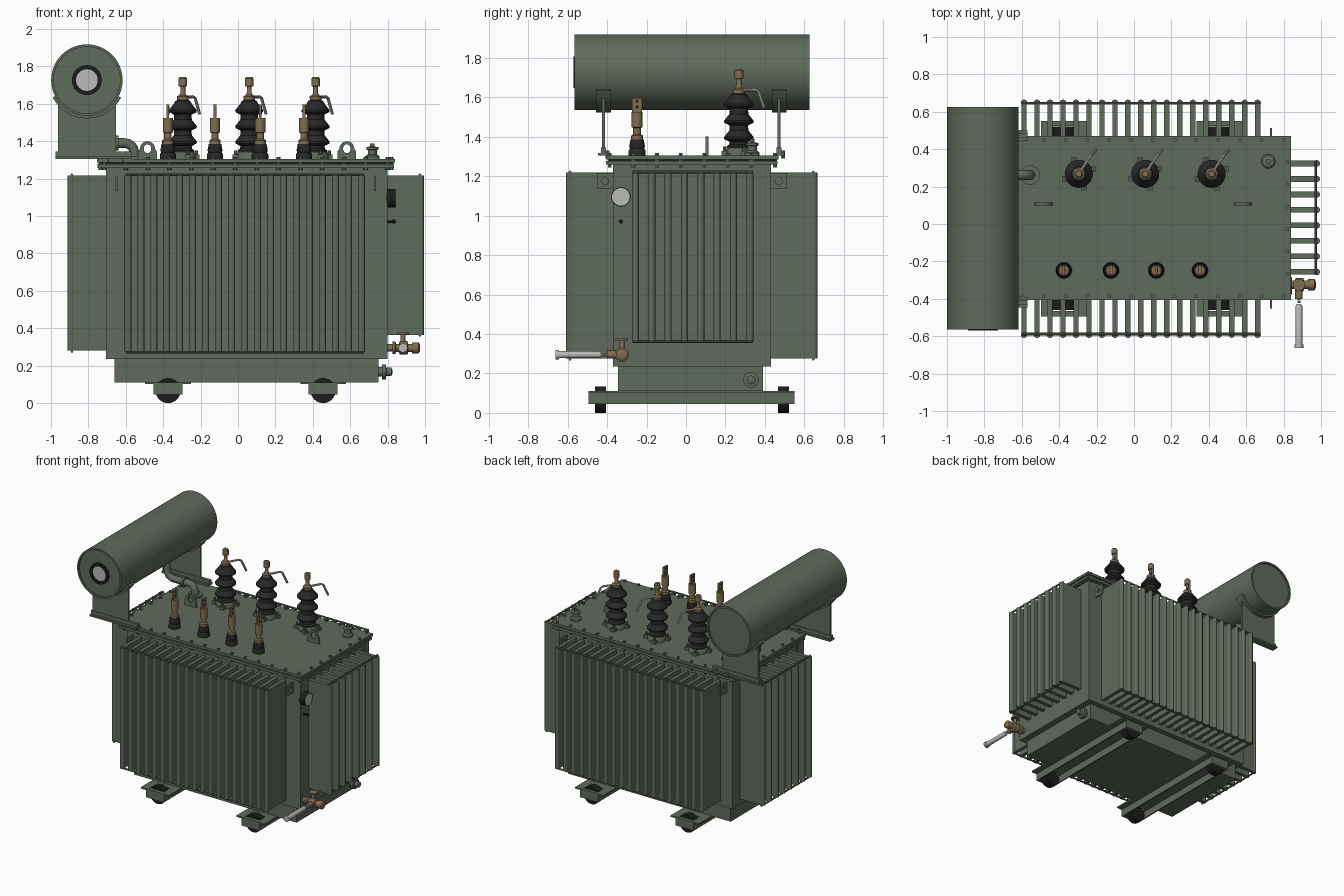
import bpy, bmesh, math
from mathutils import Vector, Matrix

if "Cube" in bpy.data.objects:
    bpy.data.objects.remove(bpy.data.objects["Cube"])


def material(name, rgb):
    m = bpy.data.materials.new(name)
    m.diffuse_color = (*rgb, 1)
    m.use_nodes = True
    m.node_tree.nodes["Principled BSDF"].inputs["Base Color"].default_value = m.diffuse_color
    return m


GREEN = material("grey_green_paint", (0.118, 0.145, 0.108))
DARK = material("dark_porcelain", (0.021, 0.021, 0.022))
BLACK = material("black_iron", (0.012, 0.012, 0.012))
BRASS = material("aged_brass", (0.22, 0.155, 0.082))
STEEL = material("light_steel", (0.50, 0.50, 0.48))


class Part:
    """Collects primitive pieces in one mesh object."""

    def __init__(self, name, mat):
        self.name, self.mat, self.bm = name, mat, bmesh.new()

    def box(self, x0, x1, y0, y1, z0, z1):
        m = Matrix.Translation(((x0 + x1) / 2, (y0 + y1) / 2, (z0 + z1) / 2))
        m = m @ Matrix.Diagonal((x1 - x0, y1 - y0, z1 - z0, 1))
        bmesh.ops.create_cube(self.bm, size=1, matrix=m)
        return self

    def bridge(self, rings, closed=False):
        pairs = list(zip(rings, rings[1:] + rings[:1])) if closed else list(zip(rings, rings[1:]))
        for a, b in pairs:
            n = max(len(a), len(b))
            for i in range(n):
                j = (i + 1) % n
                q = [a[i % len(a)], a[j % len(a)], b[j % len(b)], b[i % len(b)]]
                q = list(dict.fromkeys(q))
                if len(q) > 2:
                    self.bm.faces.new(q)

    def lathe(self, loc, profile, axis=(0, 0, 1), n=24):
        """Turn (radius, height) points around an axis through loc."""
        m = Matrix.Translation(loc) @ Vector(axis).to_track_quat('Z', 'Y').to_matrix().to_4x4()
        rings = []
        for r, h in profile:
            k = n if r > 1e-6 else 1
            rings.append([self.bm.verts.new(m @ Vector((r * math.cos(2 * math.pi * i / n),
                          r * math.sin(2 * math.pi * i / n), h))) for i in range(k)])
        self.bridge(rings)
        return self

    def cyl(self, loc, r, h, axis=(0, 0, 1), n=20):
        return self.lathe(loc, [(0, 0), (r, 0), (r, h), (0, h)], axis, n)

    def tube(self, path, r, normal, n=12):
        """Sweep a circle along a path lying in the plane with this normal."""
        pts, nrm, rings = [Vector(p) for p in path], Vector(normal).normalized(), []
        for i, p in enumerate(pts):
            t = (pts[min(i + 1, len(pts) - 1)] - pts[max(i - 1, 0)]).normalized()
            s = t.cross(nrm)
            rings.append([self.bm.verts.new(p + r * (math.cos(a) * nrm + math.sin(a) * s))
                          for a in (2 * math.pi * k / n for k in range(n))])
        self.bridge(rings)
        self.bm.faces.new(rings[0])
        self.bm.faces.new(rings[-1])
        return self

    def eye(self, outer, inner, u, w):
        """Flat plate with a hole: matching outer and inner loops, along u and z, thickness w."""
        u, w = Vector(u), Vector(w)
        put = lambda loop, s, c: [self.bm.verts.new(Vector(c) + u * a + Vector((0, 0, b)) + w * s) for a, b in loop]
        def at(c):
            self.bridge([put(outer, -.5, c), put(outer, .5, c), put(inner, .5, c), put(inner, -.5, c)], True)
            return self
        return at

    def done(self):
        bmesh.ops.recalc_face_normals(self.bm, faces=self.bm.faces)
        me = bpy.data.meshes.new(self.name)
        self.bm.to_mesh(me)
        self.bm.free()
        me.materials.append(self.mat)
        me.shade_smooth()
        me.set_sharp_from_angle(angle=math.radians(35))
        ob = bpy.data.objects.new(self.name, me)
        bpy.context.collection.objects.link(ob)


# Tank, base and bolted lid
Part("tank", GREEN).box(-.705, .80, -.37, .43, .235, 1.265).done()
Part("tank_base", GREEN).box(-.66, .75, -.345, .39, .11, .24).done()
Part("tank_flange", GREEN).box(-.75, .835, -.405, .465, 1.258, 1.278).done()
Part("lid", GREEN).box(-.755, .84, -.405, .47, 1.285, 1.305).done()
Part("lid_gasket", BLACK).box(-.74, .825, -.39, .455, 1.275, 1.288).done()
bolts = Part("lid_bolts", GREEN)
spots = [(-.715 + .1165 * i, y) for i in range(14) for y in (-.386, .451)]
spots += [(x, -.386 + .1196 * i) for i in range(1, 7) for x in (-.736, .821)]
for x, y in spots:
    bolts.cyl((x, y, 1.245), .011, .072, n=6)
bolts.done()

# Cooling fins: vertical plates with a rounded outer edge, tied by rods
front = Part("long_side_fins", GREEN)
rods = Part("fin_tie_rods", GREEN)
for i in range(19):
    x = -.588 + .0694 * i
    for y0, y1 in ((-.365, -.592), (.425, .648)):
        front.box(x - .014, x + .014, min(y0, y1), max(y0, y1), .275, 1.218)
        front.cyl((x, y1, .275), .0175, .943, n=12)
front.done()
ends = Part("short_side_fins", GREEN)
for i in range(8):
    y = -.256 + .0828 * i
    for x0, x1, z in ((.795, .977, .365), (-.70, -.893, .28)):
        ends.box(min(x0, x1), max(x0, x1), y - .015, y + .015, z, 1.216)
        ends.cyl((x1, y, z), .018, 1.216 - z, n=12)
ends.done()
for z in (.272, 1.221):
    for y in (-.588, .645):
        rods.cyl((-.60, y, z), .007, 1.275, (1, 0, 0), 8)
for x, z in ((.972, .362), (.972, 1.221), (-.888, .275), (-.888, 1.221)):
    rods.cyl((x, -.272, z), .007, .612, (0, 1, 0), 8)
rods.done()

# Rails and wheels
rails, wheels = Part("rails", GREEN), Part("wheels", BLACK)
for x in (-.374, .455):
    for s in (-1, 1):
        a, b = sorted((x + s * .068, x + s * .078))
        rails.box(a, b, -.495, .55, .045, .11)
        a, b = sorted((x + s * .060, x + s * .122))
        rails.box(a, b, -.495, .55, .101, .112)
    rails.box(x - .07, x + .07, -.495, -.465, .045, .111)
    rails.box(x - .07, x + .07, .525, .55, .045, .111)
    rails.box(x - .07, x + .07, -.39, .45, .101, .111)
    for y in (-.461, .466):
        wheels.cyl((x, y, .067), .067, .055, (0, 1, 0), 32)
        rails.cyl((x - .07, y + .027, .067), .012, .14, (1, 0, 0), 10)
rails.done()
wheels.done()

# Conservator drum with recessed ends, sight glass, cradles and stands
CX, CZ = -.808, 1.727
Part("conservator", GREEN).lathe((CX, -.565, CZ), [(0, .012), (.178, .012), (.178, 0), (.191, 0), (.191, 1.19),
     (.178, 1.19), (.178, 1.178), (0, 1.178)], (0, 1, 0), 56).done()
Part("sight_glass_rim", BLACK).lathe((CX, -.57, CZ), [(.058, .02), (.058, 0), (.08, 0), (.08, .02)], (0, 1, 0), 32).done()
Part("sight_glass", STEEL).cyl((CX, -.563, CZ), .06, .015, (0, 1, 0), 32).done()
stand = Part("conservator_stand", GREEN)
for y in (-.418, .472):
    stand.box(-.962, -.652, y - .008, y + .008, 1.31, 1.61)
    stand.box(-.975, -.57, y - .028, y + .028, 1.305, 1.318)
    stand.box(-.975, -.57, y - .012, y + .012, 1.305, 1.345)
    arc = [math.radians(207 + 126 * i / 20) for i in range(21)]
    loops = []
    for r, dy in ((.186, -.037), (.205, -.037), (.205, .037), (.186, .037)):
        loops.append((r, y + dy))
    rings = [[stand.bm.verts.new((CX + r * math.cos(a), yy, CZ + r * math.sin(a))) for r, yy in loops] for a in arc]
    stand.bridge(rings)
    stand.bm.faces.new(rings[0])
    stand.bm.faces.new(rings[-1])
    for x in (-.70, -.61):
        stand.cyl((x, y + .02, 1.29), .011, .04, n=6)
stand.done()
path = [(-.555, .262, 1.30), (-.555, .262, 1.34)]
path += [(-.605 + .05 * math.cos(a), .262, 1.34 + .05 * math.sin(a)) for a in (.4, .8, 1.2, 1.57)]
path += [(-.75, .262, 1.39), (-.785, .262, 1.405), (-.80, .262, 1.44), (-.80, .262, 1.58)]
Part("oil_pipe", GREEN).tube(path, .026, (0, 1, 0)).cyl((-.555, .262, 1.304), .052, .018).cyl(
    (-.655, .262, 1.39), .04, .016, (1, 0, 0)).done()

# High voltage bushings: foot, ribbed insulator, brass terminal, arcing horn
sheds = [(0, 1.335), (.062, 1.335), (.062, 1.35), (.05, 1.36)]
for z in (1.392, 1.475, 1.56):
    sheds += [(.047, z - .018), (.074, z - .004), (.075, z + .006), (.048, z + .04)]
sheds += [(.04, 1.615), (.03, 1.62), (0, 1.62)]
feet, porcelain = Part("hv_bushing_feet", GREEN), Part("hv_insulators", DARK)
caps, horns = Part("hv_terminals", BRASS), Part("arcing_horns", STEEL)
for x in (-.295, .06, .415):
    y = .268
    feet.lathe((x, y, 0), [(.07, 1.303), (.07, 1.325), (.06, 1.345), (0, 1.345)])
    for k in range(4):
        a = math.radians(20 + 90 * k)
        px, py = x + .078 * math.cos(a), y + .078 * math.sin(a)
        feet.box(px - .016, px + .016, py - .016, py + .016, 1.303, 1.328).cyl((px, py, 1.32), .009, .03, n=6)
    porcelain.lathe((x, y, 0), sheds, n=28)
    caps.lathe((x, y, 0), [(0, 1.61), (.03, 1.612), (.032, 1.64), (.018, 1.648), (.013, 1.66), (.013, 1.692),
               (.023, 1.695), (.023, 1.735), (.016, 1.743), (0, 1.743)], n=16)
    horns.tube([(x, y, 1.635), (x + .055, y + .085, 1.638), (x + .066, y + .1, 1.63), (x + .09, y + .128, 1.545)],
               .008, (.84, -.54, 0), 8)
for p in (feet, porcelain, caps, horns):
    p.done()

# Low voltage bushings with flag terminals
porcelain, caps, holes = Part("lv_insulators", DARK), Part("lv_terminals", BRASS), Part("lv_flag_holes", BLACK)
for x in (-.375, -.123, .119, .353):
    y = -.248
    porcelain.lathe((x, y, 0), [(.043, 1.303), (.043, 1.33), (.036, 1.34), (.04, 1.35), (.034, 1.385), (0, 1.385)])
    caps.lathe((x, y, 0), [(0, 1.38), (.03, 1.38), (.03, 1.405), (.02, 1.412), (.02, 1.445), (.027, 1.448),
               (.027, 1.525), (0, 1.525)], n=16)
    caps.box(x - .007, x + .007, y - .026, y + .026, 1.50, 1.597)
    for z in (1.55, 1.58):
        holes.cyl((x - .008, y, z), .008, .016, (1, 0, 0), 10)
for p in (porcelain, caps, holes):
    p.done()

# Lifting eyes on the lid and lugs on the tank corners
angles = [2 * math.pi * i / 24 for i in range(24)]
arch = [(.04 * math.cos(a), .04 * math.sin(a)) if math.sin(a) >= 0 else
        (.05 * math.cos(a) / max(abs(math.cos(a)), abs(math.sin(a))),
         .055 * math.sin(a) / max(abs(math.cos(a)), abs(math.sin(a)))) for a in angles]
eyes = Part("lifting_eyes", GREEN)
for x in (-.484, .582):
    eyes.eye(arch, [(.02 * math.cos(a), .024 * math.sin(a)) for a in angles], (1, 0, 0), (0, .015, 0))((x, .107, 1.36))
eyes.done()
square = [(.042 * math.cos(a) / max(abs(math.cos(a)), abs(math.sin(a))),
           .04 * math.sin(a) / max(abs(math.cos(a)), abs(math.sin(a)))) for a in angles]
lugs = Part("tank_lugs", GREEN)
for x in (-.65, .733):
    for y in (-.41, .47):
        lugs.eye(square, [(.018 * math.cos(a), .018 * math.sin(a)) for a in angles], (0, 1, 0), (.012, 0, 0))((x, y, 1.175))
lugs.done()

# Filler plug on the lid, drain plug on the base
Part("filler_plug", GREEN).lathe((.718, .335, 0), [(.038, 1.303), (.038, 1.32), (.024, 1.33), (.024, 1.352),
     (.032, 1.355), (.032, 1.368), (.012, 1.372), (.012, 1.388), (0, 1.388)]).done()
Part("drain_plug", GREEN).lathe((.745, .33, .167), [(.026, 0), (.026, .025), (.04, .025), (.04, .045), (.022, .048),
     (.022, .075), (.012, .08), (0, .08)], (1, 0, 0)).done()

# Temperature gauge and small sensor
Part("gauge_case", BLACK).cyl((.795, -.33, 1.095), .049, .047, (1, 0, 0), 28).done()
Part("gauge_face", STEEL).cyl((.84, -.33, 1.095), .045, .005, (1, 0, 0), 28).done()
Part("sensor_stub", BLACK).cyl((.795, -.33, .97), .007, .05, (1, 0, 0), 10).cyl(
    (.825, -.33, .97), .011, .015, (1, 0, 0), 10).done()

# Brass drain valve with hand wheel, chain and hanging steel sampler
Part("drain_valve", BRASS).lathe((.79, -.325, .295), [(.02, 0), (.02, .035), (.033, .035), (.033, .05), (.022, .055),
     (.022, .07), (.036, .075), (.036, .115), (.022, .12), (.022, .14), (.03, .14), (.03, .175), (.018, .182), (0, .182)],
     (1, 0, 0), 16).cyl((.882, -.325, .30), .014, .075).cyl((.882, -.325, .368), .032, .01).cyl(
     (.882, -.40, .295), .02, .08, (0, 1, 0)).done()
sampler = Part("sampling_tube", STEEL).lathe((.882, -.43, .295), [(0, 0), (.014, 0), (.018, .01), (.018, .215),
     (.024, .215), (.024, .232), (0, .232)], (0, -1, 0), 16)
for i in range(4):
    sampler.cyl((.882, -.385 - .014 * i, .295), .008, .009, (0, -1, 0), 8)
sampler.done()
